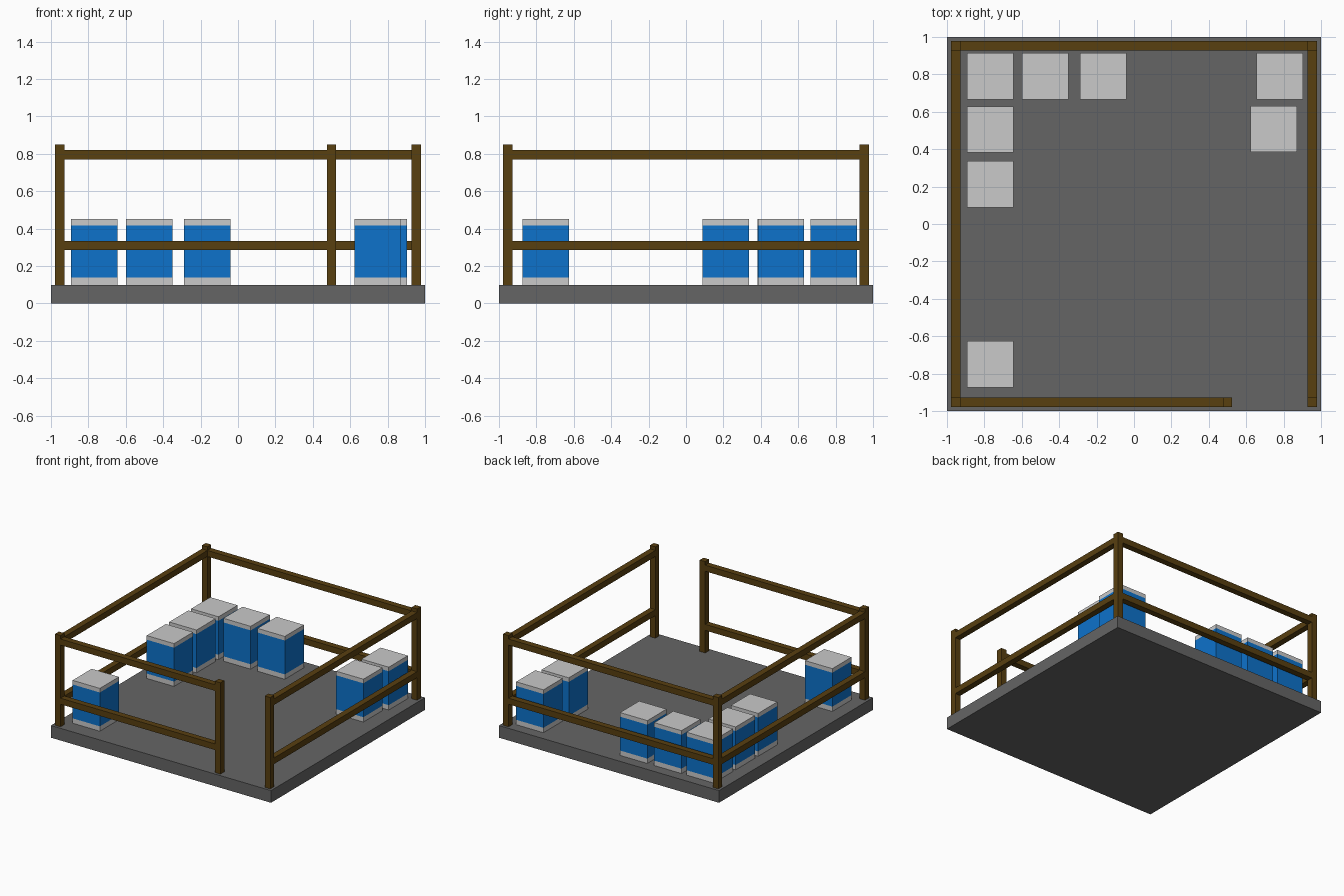
import bpy

if "Cube" in bpy.data.objects:
    bpy.data.objects.remove(bpy.data.objects["Cube"], do_unlink=True)


def material(name, rgb):
    mat = bpy.data.materials.new(name)
    mat.use_nodes = True
    color = (*rgb, 1)
    mat.diffuse_color = color
    mat.node_tree.nodes["Principled BSDF"].inputs["Base Color"].default_value = color
    return mat


GREY = material("slab grey", (0.13, 0.13, 0.13))
WOOD = material("brown wood", (0.098, 0.05, 0.005))
BLUE = material("crate blue", (0.004, 0.17, 0.6))
PALE = material("pale grey", (0.585, 0.585, 0.585))


def box(name, low, high, mat):
    """Axis-aligned block between two opposite corners."""
    bpy.ops.mesh.primitive_cube_add(size=1, location=[(a + b) / 2 for a, b in zip(low, high)])
    obj = bpy.context.object
    obj.name = name
    obj.scale = [b - a for a, b in zip(low, high)]
    bpy.ops.object.transform_apply(location=False, rotation=False, scale=True)
    obj.data.materials.append(mat)
    return obj


FLOOR = 0.1     # top of the slab
EDGE = 0.953    # fence centre line
HALF = 0.025    # half the timber thickness
GATE = 0.5      # post beside the entrance

# Floor slab
box("floor_slab", (-1, -1, 0), (1, 1, FLOOR), GREY)

# Fence posts
posts = {
    "front_right_post": (-EDGE, -EDGE), "front_left_post": (EDGE, -EDGE),
    "back_right_post": (-EDGE, EDGE), "back_left_post": (EDGE, EDGE),
    "gate_post": (GATE, -EDGE),
}
for name, (x, y) in posts.items():
    box(name, (x - HALF, y - HALF, FLOOR), (x + HALF, y + HALF, 0.85), WOOD)

# Fence rails, two heights on each side, with the entrance left open
for level, z in (("lower", 0.31), ("upper", 0.796)):
    bottom, top = z - HALF, z + HALF
    inner = EDGE - HALF
    for side, x in (("right", -EDGE), ("left", EDGE)):
        box(f"{side}_{level}_rail", (x - HALF, -inner, bottom), (x + HALF, inner, top), WOOD)
    for side, y, end in (("front", -EDGE, GATE - HALF), ("back", EDGE, inner)):
        box(f"{side}_{level}_rail", (-inner, y - HALF, bottom), (end, y + HALF, top), WOOD)

# Crates: pale foot, blue body, pale lid
crates = [
    (-0.768, 0.79), (-0.475, 0.79), (-0.165, 0.79), (-0.768, 0.505),
    (-0.768, 0.213), (-0.768, -0.75), (0.78, 0.79), (0.747, 0.508),
]
layers = [("foot", FLOOR, 0.14, PALE), ("body", 0.14, 0.418, BLUE), ("lid", 0.418, 0.452, PALE)]
R = 0.124
for i, (x, y) in enumerate(crates, 1):
    for part, z0, z1, mat in layers:
        box(f"crate_{i}_{part}", (x - R, y - R, z0), (x + R, y + R, z1), mat)
